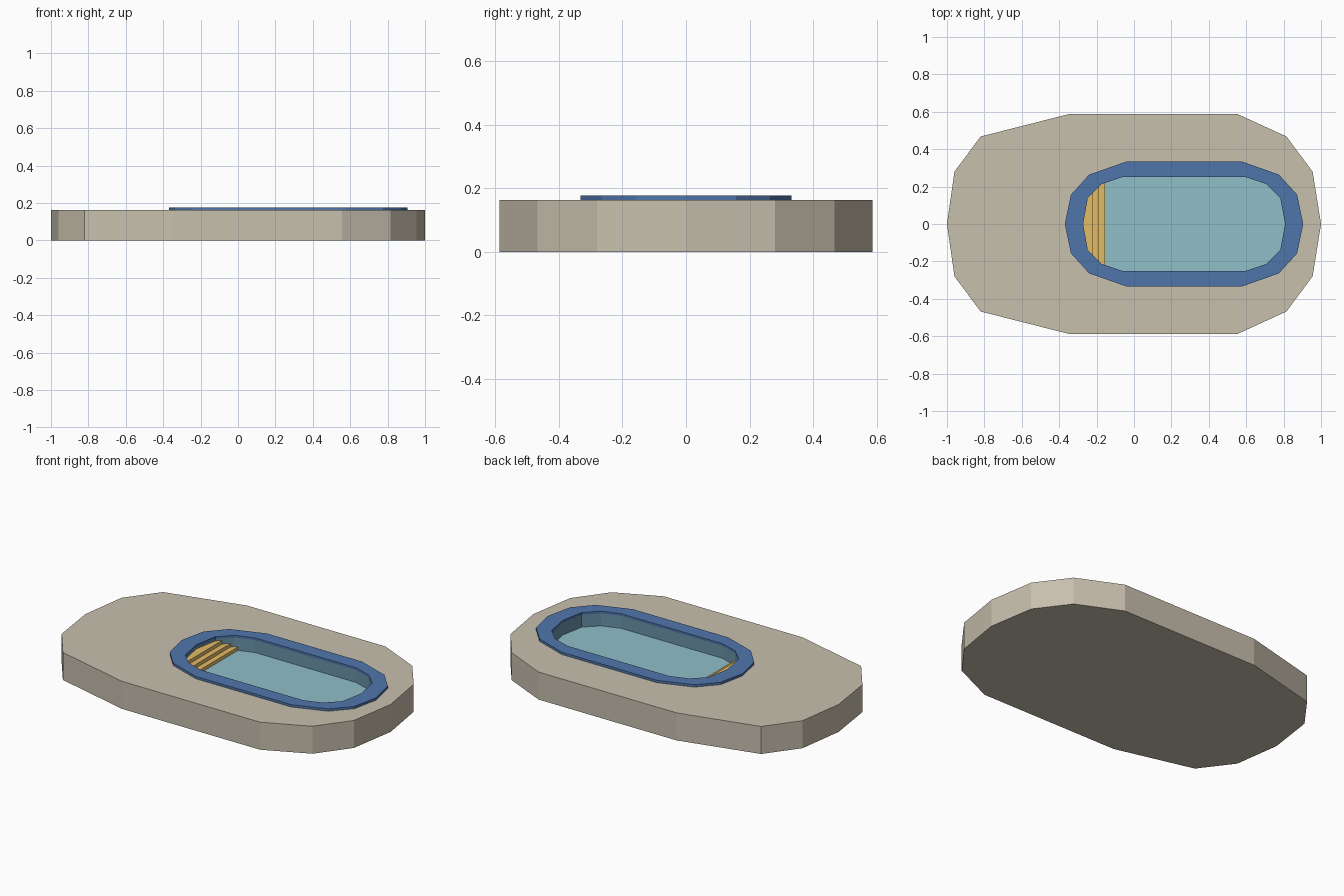
import bpy

if "Cube" in bpy.data.objects:
    bpy.data.objects.remove(bpy.data.objects["Cube"])

DECK_Z, RIM_Z, FLOOR_Z = 0.163, 0.177, 0.09


def outline(half):
    # mirror a half outline (right tip to left tip) into a counter-clockwise loop
    return half + [(x, -y) for x, y in half[-2:0:-1]]


DECK = outline([(1, 0), (0.955, 0.28), (0.815, 0.468), (0.555, 0.587),
                (-0.35, 0.587), (-0.82, 0.468), (-0.96, 0.28), (-1, 0)])
RIM = outline([(0.905, 0), (0.872, 0.157), (0.775, 0.264), (0.58, 0.333),
               (-0.043, 0.333), (-0.24, 0.264), (-0.337, 0.157), (-0.37, 0)])
POOL_HALF = [(0.808, 0), (0.782, 0.14), (0.706, 0.214), (0.6, 0.25),
             (-0.065, 0.25), (-0.172, 0.214), (-0.247, 0.14), (-0.272, 0)]
POOL = outline(POOL_HALF)


def colour(name, rgb):
    m = bpy.data.materials.new(name)
    m.diffuse_color = [(c / 255) ** 2.2 for c in rgb] + [1]
    m.use_nodes = True
    m.node_tree.nodes["Principled BSDF"].inputs["Base Color"].default_value = m.diffuse_color
    return m


def build(name, faces, mat):
    verts, index = [], []
    for f in faces:
        index.append(range(len(verts), len(verts) + len(f)))
        verts += f
    me = bpy.data.meshes.new(name)
    me.from_pydata(verts, [], [list(i) for i in index])
    me.materials.append(mat)
    ob = bpy.data.objects.new(name, me)
    bpy.context.collection.objects.link(ob)
    return ob


def cap(loop, z):
    return [(x, y, z) for x, y in loop]


def band(loop_a, za, loop_b, zb):
    # quads joining two matching loops
    a, b = cap(loop_a, za), cap(loop_b, zb)
    n = len(a)
    return [[a[i], a[(i + 1) % n], b[(i + 1) % n], b[i]] for i in range(n)]


stone = colour("stone", (198, 190, 172))
blue = colour("rim_blue", (80, 117, 170))
wall = colour("wall_blue", (105, 145, 166))
teal = colour("floor_teal", (142, 189, 199))
tan = colour("step_tan", (226, 186, 102))

# Deck: sides, top with pool opening, underside
build("deck", band(DECK, 0, DECK, DECK_Z) + band(DECK, DECK_Z, POOL, DECK_Z)
      + [cap(DECK[::-1], 0)], stone)

# Raised rim around the pool
build("pool_rim", band(RIM, DECK_Z, RIM, RIM_Z) + band(RIM, RIM_Z, POOL, RIM_Z)
      + band(POOL, RIM_Z, POOL, DECK_Z), blue)

# Basin walls and floor
build("pool_wall", band(POOL, DECK_Z, POOL, FLOOR_Z), wall)
build("pool_floor", [cap(POOL, FLOOR_Z)], teal)


def half_width(x):
    # half width of the pool at the left, stair end
    for (x1, y1), (x0, y0) in zip(POOL_HALF[4:], POOL_HALF[5:]):
        if x0 <= x <= x1:
            return y0 + (y1 - y0) * (x - x0) / (x1 - x0)
    return 0


# Stairs: treads following the curved end, each with a riser below
steps, left = [], POOL_HALF[-1][0]
for right, z in [(-0.22, 0.152), (-0.187, 0.131), (-0.155, 0.11)]:
    xs = sorted([left, right] + [p[0] for p in POOL_HALF if left < p[0] < right])
    low = [(x, -half_width(x), z) for x in xs]
    high = [(x, half_width(x), z) for x in xs[::-1] if half_width(x) > 0]
    if half_width(xs[0]) > 0:
        steps.append(low + high)
    else:
        steps.append(low + high[:len(xs) - 1])
    w = half_width(right)
    steps.append([(right, -w, z - 0.021), (right, w, z - 0.021),
                  (right, w, z), (right, -w, z)])
    left = right
build("pool_steps", steps, tan)
